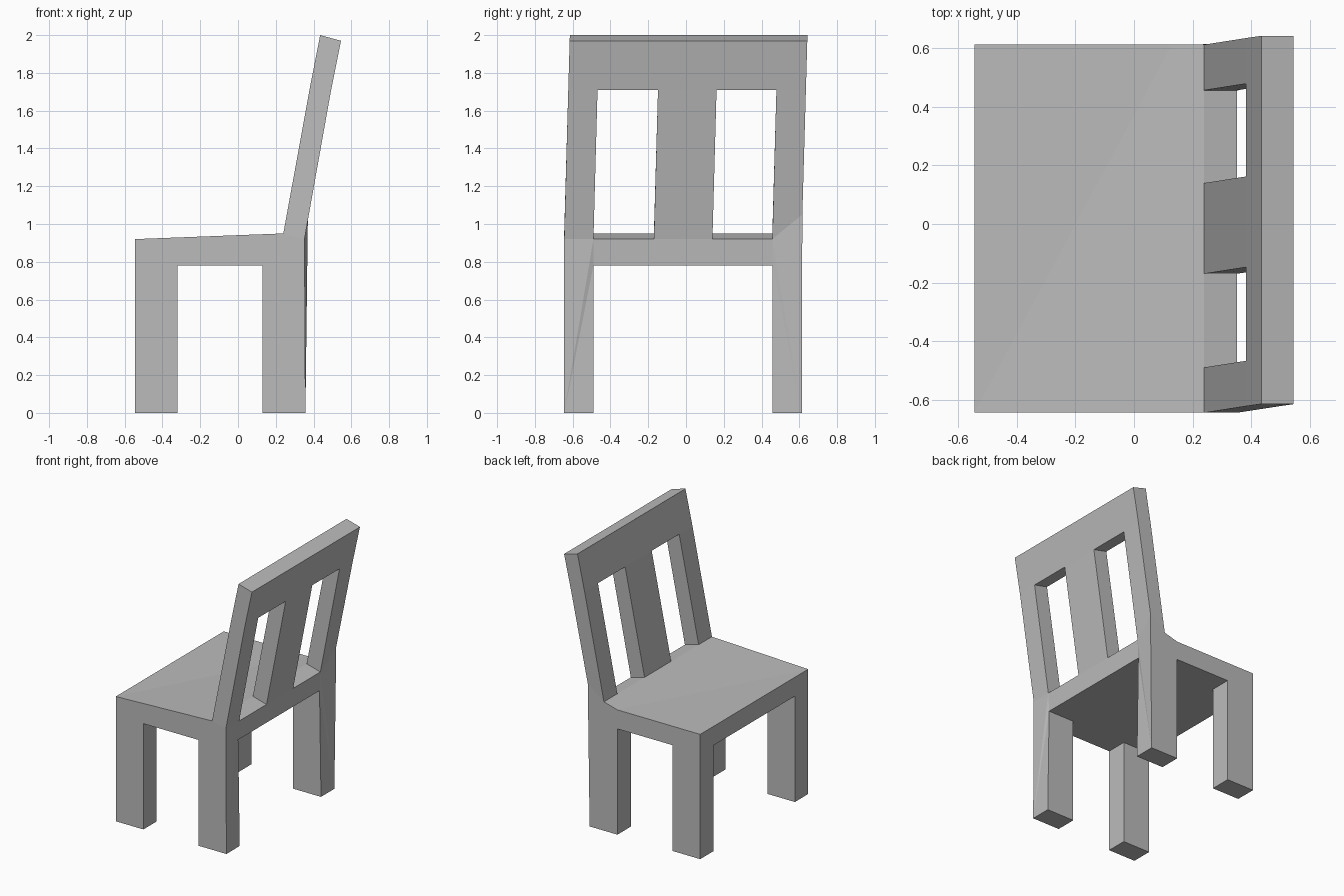
import bpy
import bmesh

if "Cube" in bpy.data.objects:
    bpy.data.objects.remove(bpy.data.objects["Cube"])

# Side-to-side column lines, and the key points of the profile as (x, z)
COLS = [-0.645, -0.49, -0.17, 0.14, 0.457, 0.613]
LEAN = 0.03
POINTS = {
    "seat_front": (-0.545, 0.92), "seat_bend": (0.13, 0.92),
    "foot_a": (-0.545, 0), "foot_b": (-0.32, 0),
    "foot_c": (0.13, 0), "foot_d": (0.357, 0),
    "under_a": (-0.545, 0.78), "under_b": (-0.32, 0.78),
    "under_c": (0.13, 0.78), "under_d": (0.345, 0.78),
    "front_low": (0.24, 0.95), "front_mid": (0.383, 1.735), "front_top": (0.435, 2.0),
    "back_low": (0.352, 0.92), "back_mid": (0.493, 1.71), "back_top": (0.545, 1.97),
}

bm = bmesh.new()
cache = {}


def vert(name, col):
    """Shared vertex of a profile point on a column; the backrest leans sideways."""
    if (name, col) not in cache:
        x, z = POINTS[name]
        if name == "back_low" and col == 5:
            x, z = 0.37, 1.05
        y = COLS[col] + LEAN * max(0, z - 0.95) / 1.05
        cache[name, col] = bm.verts.new((x, y, z))
    return cache[name, col]


def face(*corners):
    return bm.faces.new([vert(n, c) for n, c in corners])


def strip(a, b, col):
    """Quad between two profile points across one column gap."""
    face((a, col), (a, col + 1), (b, col + 1), (b, col))


# Backrest: rails, three posts and two slots
for i in range(5):
    strip("front_mid", "front_top", i)
    strip("back_mid", "back_top", i)
    strip("front_top", "back_top", i)
    if i in (1, 3):
        strip("front_low", "back_low", i)
        strip("front_mid", "back_mid", i)
    else:
        strip("front_low", "front_mid", i)
        if i == 2:
            strip("back_low", "back_mid", i)
for c in range(1, 5):
    face(*[(n, c) for n in ("front_low", "front_mid", "back_mid", "back_low")])

# Rear of the outer posts
strip("back_low", "back_mid", 0)
strip("back_low", "back_mid", 4)

# Outer sides
for c in (0, 5):
    face(*[(n, c) for n in ("front_low", "front_mid", "back_mid", "back_low")])
    face(*[(n, c) for n in ("front_mid", "front_top", "back_top", "back_mid")])
    face(*[(n, c) for n in ("foot_a", "foot_b", "under_b", "under_c", "foot_c", "foot_d",
                            "back_low", "front_low", "seat_bend", "seat_front")])

# Seat top, folded towards the bend on the left edge
lows = [("front_low", c) for c in range(5, -1, -1)]
face(("seat_front", 0), ("seat_front", 5), ("seat_bend", 5))
face(("seat_front", 0), ("seat_bend", 5), ("front_low", 0))
face(("seat_bend", 5), *lows)
face(("seat_front", 0), ("front_low", 0), ("seat_bend", 0))

# Seat front with the front legs, and seat rear edge
face(("foot_a", 0), ("foot_a", 1), ("under_a", 1), ("under_a", 4),
     ("foot_a", 4), ("foot_a", 5), ("seat_front", 5), ("seat_front", 0))
face(*[("back_low", c) for c in range(1, 5)], ("under_d", 4), ("under_d", 1))

# Rear of the back legs, right one creased
face(("back_low", 0), ("back_low", 1), ("foot_d", 0))
face(("back_low", 1), ("under_d", 1), ("foot_d", 0))
face(("under_d", 1), ("foot_d", 1), ("foot_d", 0))
face(("back_low", 4), ("back_low", 5), ("foot_d", 5))
face(("back_low", 4), ("foot_d", 5), ("under_d", 4))
face(("under_d", 4), ("foot_d", 5), ("foot_d", 4))

# Seat underside
face(("under_a", 1), ("under_a", 4), ("under_b", 4), ("under_b", 5),
     ("under_c", 5), ("under_c", 4), ("under_d", 4), ("under_d", 1),
     ("under_c", 1), ("under_c", 0), ("under_b", 0), ("under_b", 1))

# Leg soles and inner faces
for outer, inner in ((0, 1), (5, 4)):
    for a, b, inside in (("a", "b", "b"), ("c", "d", "c")):
        foot_a, foot_b = "foot_" + a, "foot_" + b
        face((foot_a, outer), (foot_b, outer), (foot_b, inner), (foot_a, inner))
        face((foot_a, inner), (foot_b, inner), ("under_" + b, inner), ("under_" + a, inner))
        face(("foot_" + inside, outer), ("foot_" + inside, inner),
             ("under_" + inside, inner), ("under_" + inside, outer))

bmesh.ops.recalc_face_normals(bm, faces=bm.faces)
mesh = bpy.data.meshes.new("chair")
bm.to_mesh(mesh)
bm.free()
chair = bpy.data.objects.new("chair", mesh)
bpy.context.collection.objects.link(chair)

# Plain grey material
grey = bpy.data.materials.new("plain_grey")
grey.use_nodes = True
colour = (0.5, 0.5, 0.5, 1)
grey.diffuse_color = colour
grey.node_tree.nodes["Principled BSDF"].inputs["Base Color"].default_value = colour
mesh.materials.append(grey)
